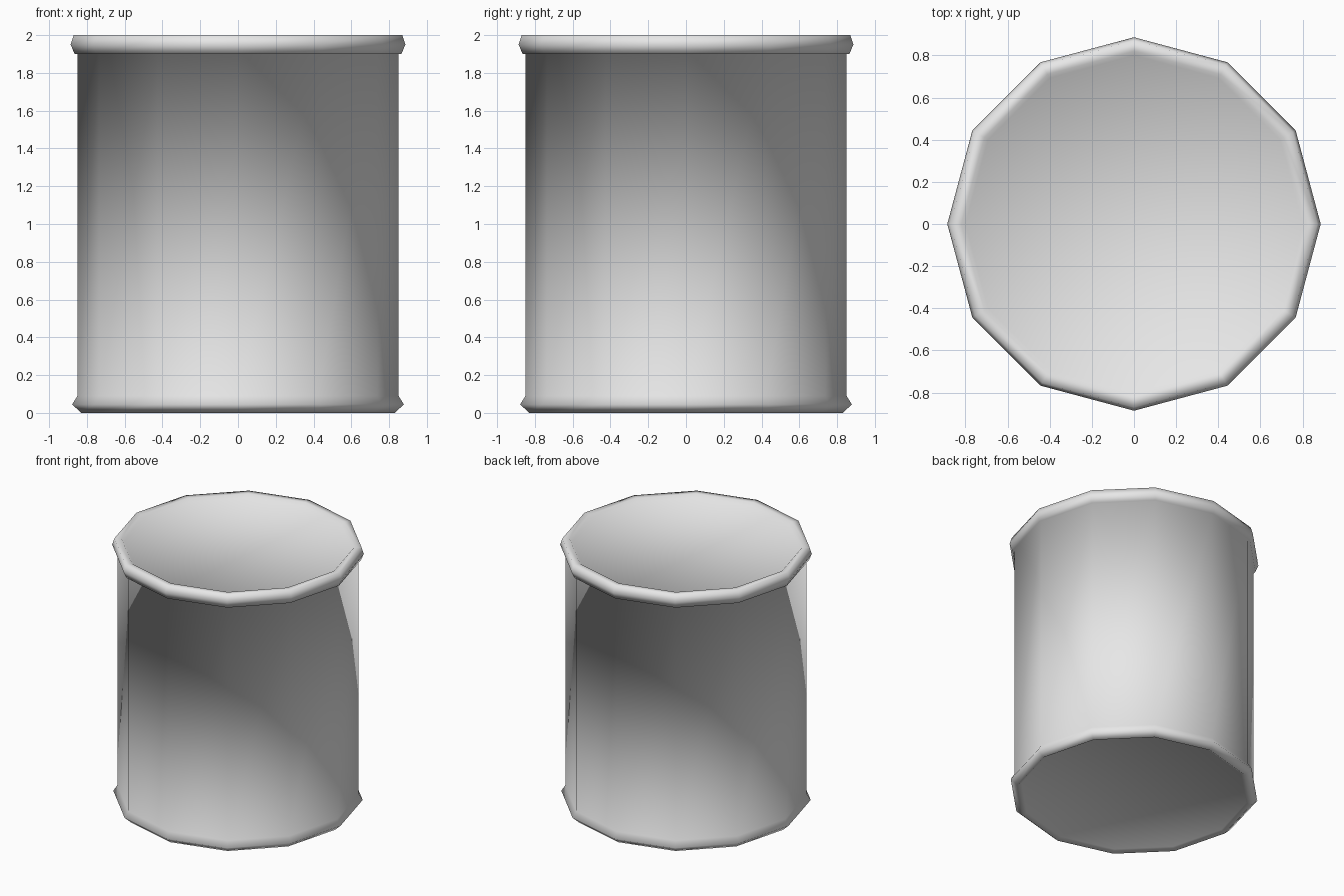
import bpy
import bmesh
from math import cos, sin, tau

SIDES = 12

cube = bpy.data.objects.get("Cube")
if cube:
    bpy.data.objects.remove(cube, do_unlink=True)

# Plain grey metal
metal = bpy.data.materials.new("light grey metal")
metal.use_nodes = True
GREY = (0.8, 0.8, 0.8, 1.0)
metal.diffuse_color = GREY
metal.node_tree.nodes["Principled BSDF"].inputs["Base Color"].default_value = GREY


def lathe(name, profile, material):
    """Revolve a (radius, height) profile and close it with a flat face at each end."""
    bm = bmesh.new()
    rings = [
        [bm.verts.new((r * cos(tau * i / SIDES), r * sin(tau * i / SIDES), z))
         for i in range(SIDES)]
        for r, z in profile
    ]
    for low, high in zip(rings, rings[1:]):
        for i in range(SIDES):
            j = (i + 1) % SIDES
            bm.faces.new((low[i], low[j], high[j], high[i]))
    bm.faces.new(rings[0][::-1])
    bm.faces.new(rings[-1])
    for face in bm.faces:
        face.smooth = True
    mesh = bpy.data.meshes.new(name)
    bm.to_mesh(mesh)
    bm.free()
    mesh.materials.append(material)
    obj = bpy.data.objects.new(name, mesh)
    bpy.context.collection.objects.link(obj)
    return obj


# Recessed base and lower rim, straight wall, then upper rim and recessed lid
base = [(0.80, 0.02), (0.83, 0.0), (0.878, 0.045), (0.85, 0.09)]
lid = [(0.85, 1.9), (0.865, 1.9), (0.886, 1.95), (0.87, 2.0), (0.82, 2.0), (0.80, 1.98)]
lathe("can_body", base + lid, metal)
